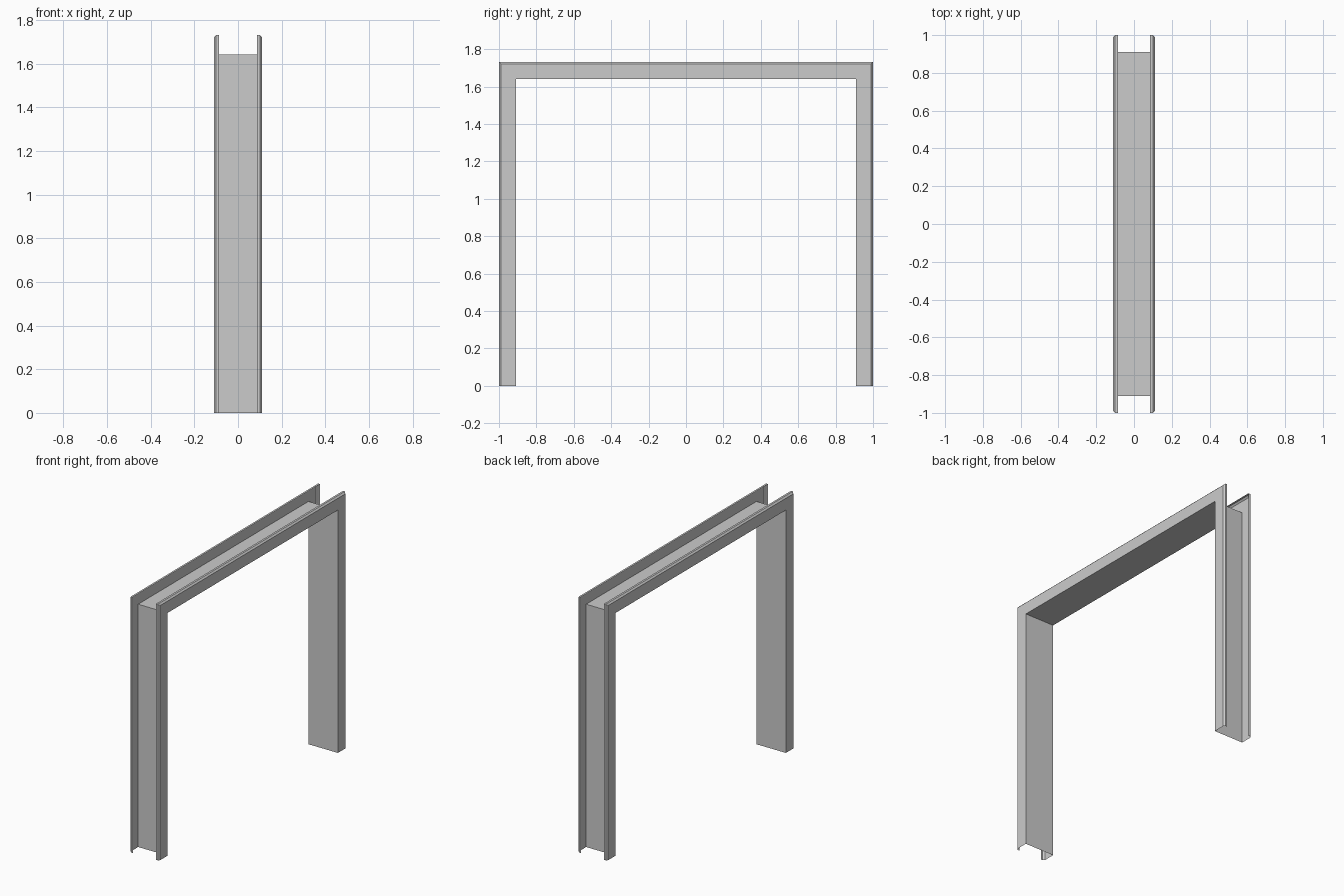
import bpy, bmesh

if "Cube" in bpy.data.objects:
    bpy.data.objects.remove(bpy.data.objects["Cube"])

HALF_Y, WEB_Y = 1.0, 0.91   # outer edge and inner opening of the legs
WEB_Z = 1.642               # underside of the head
DEPTH = HALF_Y - WEB_Y

# Half of the folded sheet profile: (x, distance outward from the web)
half = [(0.11, 0.0), (0.11, DEPTH - 0.01), (0.10, DEPTH), (0.086, DEPTH)]
profile = [(-x, d) for x, d in reversed(half)] + half


def path_ring(x, d):
    """U-shaped path offset outward by d, with mitred corners."""
    y, z = WEB_Y + d, WEB_Z + d
    return [(x, -y, 0), (x, -y, z), (x, y, z), (x, y, 0)]


# Sweep the profile up one leg, across the head and down the other leg
bm = bmesh.new()
rings = [[bm.verts.new(p) for p in path_ring(x, d)] for x, d in profile]
for a, b in zip(rings, rings[1:]):
    for i in range(3):
        bm.faces.new((a[i], b[i], b[i + 1], a[i + 1]))
bm.normal_update()

mesh = bpy.data.meshes.new("door_frame")
bm.to_mesh(mesh)
bm.free()
frame = bpy.data.objects.new("door_frame", mesh)
bpy.context.collection.objects.link(frame)
